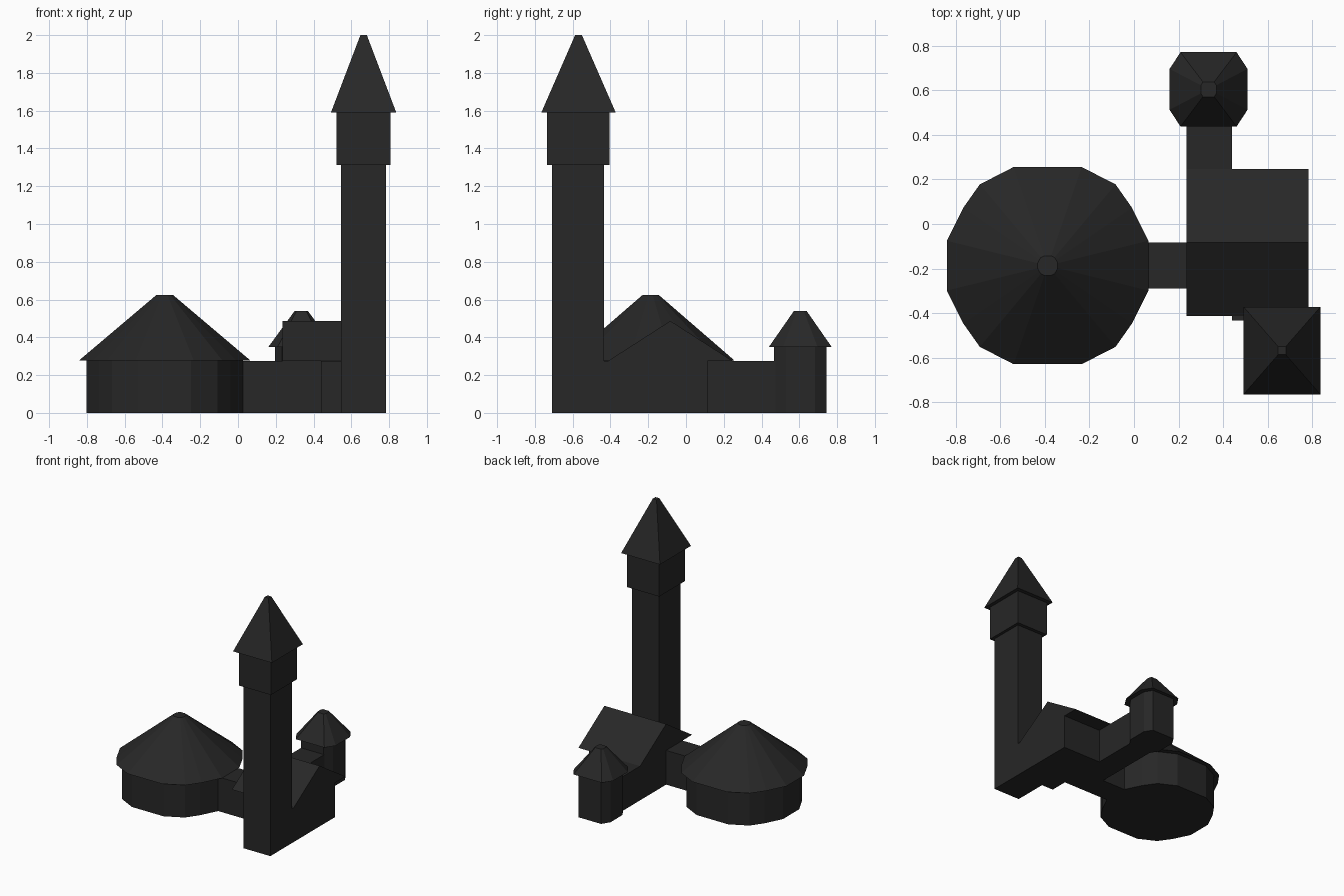
import bpy, bmesh

if "Cube" in bpy.data.objects:
    bpy.data.objects.remove(bpy.data.objects["Cube"])

mat = bpy.data.materials.new("charcoal")
mat.diffuse_color = (0.02, 0.02, 0.02, 1)
mat.use_nodes = True
mat.node_tree.nodes["Principled BSDF"].inputs["Base Color"].default_value = mat.diffuse_color


def finish(name, bm):
    bmesh.ops.recalc_face_normals(bm, faces=bm.faces)
    me = bpy.data.meshes.new(name)
    bm.to_mesh(me)
    bm.free()
    me.materials.append(mat)
    ob = bpy.data.objects.new(name, me)
    bpy.context.collection.objects.link(ob)
    return ob


def loft(name, rings):
    """Skin a stack of equal-length 3D rings and cap both ends."""
    bm = bmesh.new()
    vs = [[bm.verts.new(p) for p in r] for r in rings]
    n = len(vs[0])
    for a, b in zip(vs, vs[1:]):
        for i in range(n):
            j = (i + 1) % n
            bm.faces.new((a[i], a[j], b[j], b[i]))
    bm.faces.new(vs[0][::-1])
    bm.faces.new(vs[-1])
    return finish(name, bm)


def outline(quadrant):
    """Mirror the points of one quadrant into a full closed outline."""
    q = quadrant
    return (q + [(-x, y) for x, y in q[::-1]] + [(-x, -y) for x, y in q]
            + [(x, -y) for x, y in q[::-1]])


def ring(shape, centre, sx, sy, z):
    return [(centre[0] + x * sx, centre[1] + y * sy, z) for x, y in shape]


def box(name, x0, x1, y0, y1, z0, z1):
    base = [(x0, y0), (x1, y0), (x1, y1), (x0, y1)]
    return loft(name, [[(x, y, z) for x, y in base] for z in (z0, z1)])


EAVE = 0.278

# Round hall with conical roof
c = (-0.388, -0.187)
poly = outline([(0.453, 0.112), (0.379, 0.26), (0.305, 0.365), (0.153, 0.443)])
loft("round_hall_wall", [ring(poly, c, .916, .916, z) for z in (0, EAVE)])
loft("round_hall_roof", [ring(poly, c, 1, 1, EAVE), ring(poly, c, .1, .1, 0.623)])

# Passages linking round hall and small turret to the main hall
box("west_passage", -0.05, 0.235, -0.29, -0.083, 0, 0.275)
box("north_passage", 0.235, 0.44, -0.29, 0.52, 0, 0.275)

# Main hall and gabled roof
box("main_hall_wall", 0.44, 0.784, -0.434, 0.115, 0, 0.275)
gable = [(-0.413, 0.275), (0.247, 0.275), (-0.083, 0.487)]
loft("main_hall_roof", [[(x, y, z) for y, z in gable] for x in (0.235, 0.784)])

# Tall tower: shaft, belfry and spire
box("tower_shaft", 0.545, 0.784, -0.709, -0.434, 0, 1.312)
box("tower_belfry", 0.522, 0.808, -0.735, -0.405, 1.312, 1.59)
c = (0.665, -0.569)
square = outline([(1, 1)])
loft("tower_spire", [ring(square, c, .173, .197, 1.59), ring(square, c, .017, .018, 2.0)])

# Small octagonal turret
c = (0.335, 0.605)
octagon = outline([(0.175, 0.092), (0.126, 0.167)])
loft("turret_wall", [ring(octagon, c, .8, .833, z) for z in (0, 0.348)])
loft("turret_roof", [ring(octagon, c, 1, 1, 0.348), ring(octagon, c, .2, .2, 0.54)])
